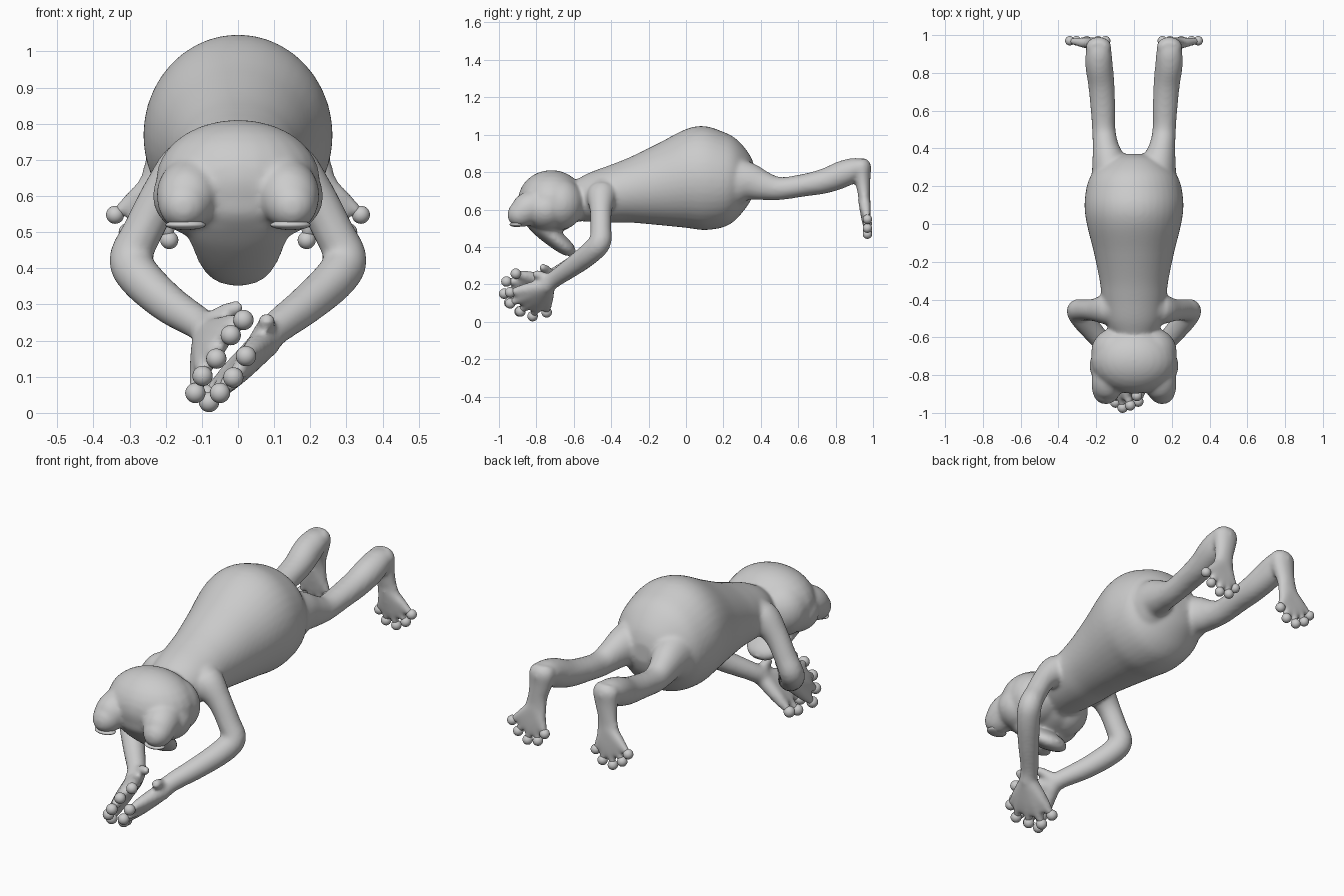
import bpy, bmesh
from math import cos, sin, pi
from mathutils import Vector, Matrix

skin = bmesh.new()


def catmull(a, b, c, d, t):
    return [0.5 * (2 * q + (r - p) * t + (2 * p - 5 * q + 4 * r - s) * t * t
                   + (3 * q - p - 3 * r + s) * t ** 3) for p, q, r, s in zip(a, b, c, d)]


def loft(points, mirror=False, steps=5, sides=24, axis=None):
    """Smooth closed tube through (x, y, z, half width, half thickness)."""
    pts = [p if len(p) == 5 else (*p, p[3]) for p in points]
    for s in ((1, -1) if mirror else (1,)):
        q = [(p[0] * s, *p[1:]) for p in pts]
        q = [q[0]] + q + [q[-1]]
        path = [catmull(*q[i:i + 4], k / steps) for i in range(len(q) - 3) for k in range(steps)]
        path.append(q[-1])
        rings = []
        for i, p in enumerate(path):
            t = (Vector(path[min(i + 1, len(path) - 1)][:3]) - Vector(path[max(i - 1, 0)][:3])).normalized()
            t = Vector(axis) if axis else t
            u = (Vector((1, 0, 0)) - t * t.x).normalized()
            v = t.cross(u)
            rings.append([skin.verts.new(Vector(p[:3]) + u * p[3] * cos(2 * pi * k / sides)
                                         + v * p[4] * sin(2 * pi * k / sides)) for k in range(sides)])
        for a, b in zip(rings, rings[1:]):
            for k in range(sides):
                n = (k + 1) % sides
                skin.faces.new((a[k], a[n], b[n], b[k]))
        skin.faces.new(rings[0][::-1])
        skin.faces.new(rings[-1])


def ball(bm, loc, r):
    r = r if isinstance(r, tuple) else (r, r, r)
    bmesh.ops.create_uvsphere(bm, u_segments=24, v_segments=14, radius=1,
                              matrix=Matrix.Translation(loc) @ Matrix.Diagonal((*r, 1)))


def finish(bm, name):
    bmesh.ops.recalc_face_normals(bm, faces=bm.faces)
    for f in bm.faces:
        f.smooth = True
    me = bpy.data.meshes.new(name)
    bm.to_mesh(me)
    bm.free()
    ob = bpy.data.objects.new(name, me)
    bpy.context.collection.objects.link(ob)
    return ob


def digits(name, root, tips, r0, r1, pad):
    """Fan of digits from a root with webs between, each ending in a round pad."""
    pads = bmesh.new()
    a = Vector(root)
    tips = [Vector(t) for t in tips]
    for b in tips:
        loft([(*a, r0), (*a.lerp(b, 0.5), r1), (*a.lerp(b, 0.75), r1 * 0.8), (*b, 0.017)], sides=16)
        ball(pads, b, pad)
    for b, c in zip(tips, tips[1:]):
        m = (b + c) / 2
        loft([(*a, r0), (*a.lerp(m, 0.5), r1), (*a.lerp(m, 0.8), r1 * 0.7)], sides=16)
    finish(pads, name)


# torso
loft([(0, -.62, .64, .10, .10), (0, -.52, .665, .15, .13), (0, -.4, .685, .17, .155),
      (0, -.3, .705, .182, .175), (0, -.15, .735, .213, .218), (0, 0, .766, .25, .264),
      (0, .1, .768, .262, .278), (0, .2, .76, .25, .255), (0, .26, .762, .225, .222),
      (0, .31, .765, .175, .17), (0, .35, .765, .12, .11), (0, .37, .765, .06, .05)],
     sides=40, axis=(0, 1, 0))

# head with cheeks, face and brow bumps
ball(skin, (0, -.72, .643), (.228, .18, .168))
ball(skin, (0, -.785, .59), (.17, .105, .1))
for s in (1, -1):
    ball(skin, (s * .085, -.675, .63), (.142, .13, .14))
    ball(skin, (s * .095, -.75, .6), (.142, .12, .115))
loft([(.11, -.74, .63, .09), (.135, -.83, .61, .09), (.148, -.89, .577, .075),
      (.153, -.93, .567, .053), (.155, -.952, .564, .022)], mirror=True)

# hanging muzzle
loft([(0, -.82, .55, .14, .05), (0, -.77, .505, .142, .055), (0, -.72, .46, .128, .052),
      (0, -.66, .41, .105, .045), (0, -.62, .38, .075, .035), (0, -.6, .365, .035, .018)])

# eyelids
lids = bmesh.new()
for s in (1, -1):
    ball(lids, (s * .145, -.905, .52), (.056, .038, .014))
finish(lids, "eyelids")

# arms
arm = [(.08, -.43, .67, .10), (.14, -.45, .67, .085), (.21, -.455, .60, .06), (.265, -.455, .5, .056),
       (.297, -.46, .425, .06), (.267, -.51, .37, .06), (.19, -.6, .30, .054)]
loft(arm + [(.1, -.7, .23, .046), (.07, -.75, .19, .045)])
loft([(-p[0], *p[1:]) for p in arm] + [(-.105, -.7, .245, .046), (-.085, -.75, .22, .045)])

# hands, laid almost palm to palm
digits("right_finger_pads", (.075, -.74, .195),
       [(.022, -.94, .157), (-.013, -.94, .098), (-.05, -.885, .055), (-.08, -.82, .03),
        (-.085, -.745, .05)], .042, .034, .028)
digits("left_finger_pads", (-.085, -.74, .215),
       [(.015, -.91, .257), (-.02, -.96, .215), (-.06, -.972, .15), (-.098, -.945, .102),
        (-.118, -.89, .055)], .042, .034, .028)
loft([(.075, -.73, .22, .035), (.078, -.77, .245, .025), (.08, -.805, .255, .024), (.08, -.82, .258, .012)])
loft([(-.08, -.72, .24, .035), (-.04, -.745, .275, .026), (-.005, -.765, .29, .022), (.015, -.77, .295, .012)])

# legs, bent down at the ankle
loft([(.1, .2, .75, .12, .15), (.12, .27, .75, .105, .135), (.135, .34, .748, .088, .102),
      (.15, .41, .728, .07, .08), (.16, .5, .712, .062, .062), (.165, .62, .728, .066, .06),
      (.173, .74, .752, .07, .067), (.185, .84, .79, .073, .072), (.187, .9, .815, .07, .062),
      (.187, .945, .82, .06, .05), (.187, .978, .82, .04, .03)], mirror=True)
loft([(.187, .925, .865, .05, .035), (.187, .935, .83, .068, .055), (.193, .943, .77, .06, .044),
      (.205, .95, .7, .052, .035), (.215, .958, .62, .065, .026), (.225, .963, .56, .075, .02)], mirror=True)

# feet
for s, side in ((1, "right"), (-1, "left")):
    digits(side + "_toe_pads", (s * .21, .952, .66),
           [(s * x, .97, z) for x, z in ((.34, .548), (.305, .50), (.25, .468), (.19, .478), (.15, .525))],
           .034, .027, .025)

# fuse everything into one smooth skin
body = finish(skin, "frog_body")
remesh = body.modifiers.new("fuse", 'REMESH')
remesh.mode = 'VOXEL'
remesh.voxel_size = 0.01
remesh.use_smooth_shade = True
smooth = body.modifiers.new("soften", 'SMOOTH')
smooth.factor = 0.5
smooth.iterations = 12
